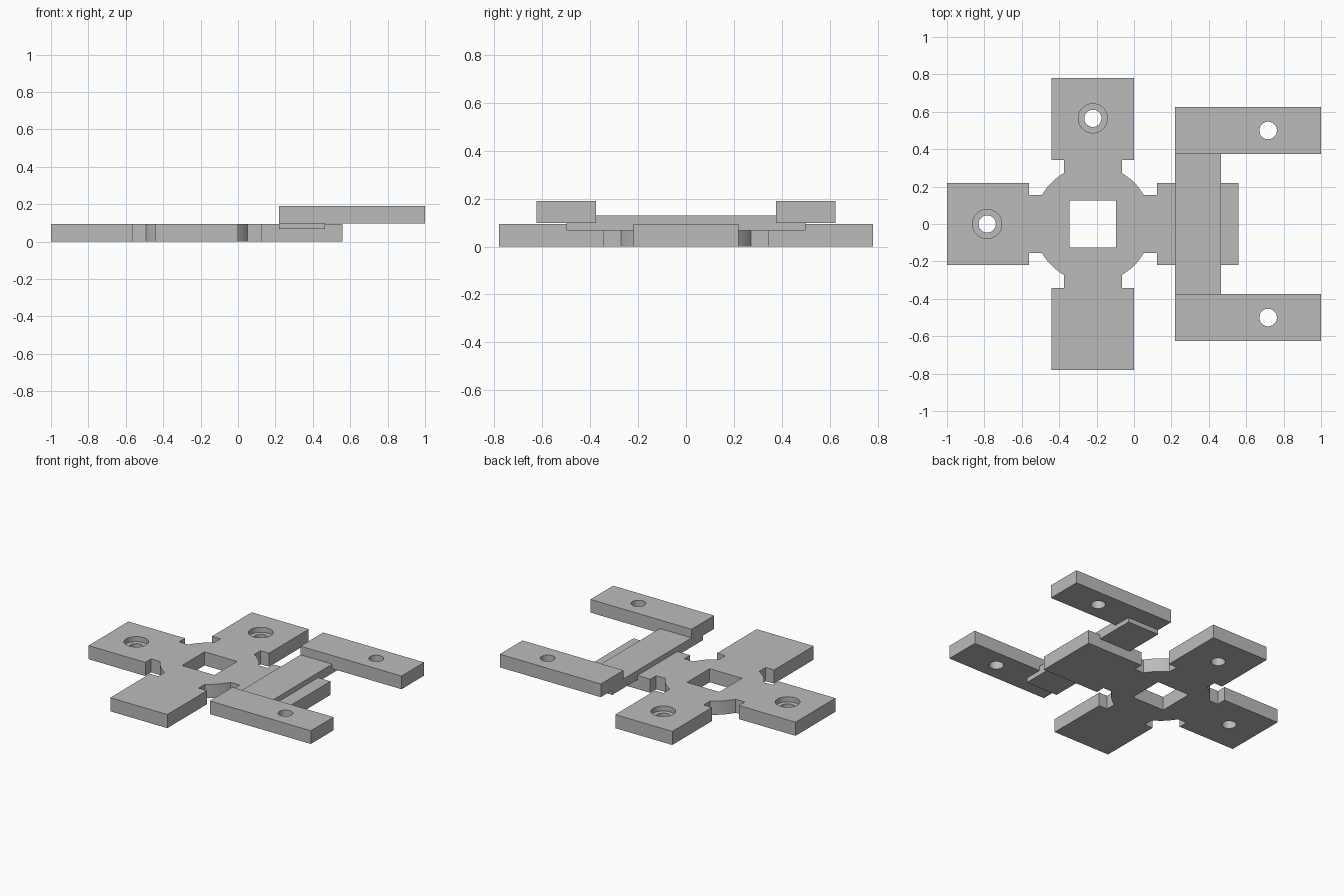
import bpy, bmesh, math
from mathutils import Vector, Matrix

if "Cube" in bpy.data.objects:
    bpy.data.objects.remove(bpy.data.objects["Cube"])

grey = bpy.data.materials.new("grey")
grey.diffuse_color = (0.5, 0.5, 0.5, 1)
grey.use_nodes = True
grey.node_tree.nodes["Principled BSDF"].inputs["Base Color"].default_value = grey.diffuse_color

CX = -0.22        # centre of the cross
PLATE = 0.095     # plate thickness


def prism(name, points, depth):
    """Extrude a closed outline of 3D points along a depth vector."""
    bm = bmesh.new()
    face = bm.faces.new([bm.verts.new(p) for p in points])
    grown = bmesh.ops.extrude_face_region(bm, geom=[face])
    top = [v for v in grown["geom"] if isinstance(v, bmesh.types.BMVert)]
    bmesh.ops.translate(bm, verts=top, vec=depth)
    bmesh.ops.recalc_face_normals(bm, faces=bm.faces)
    mesh = bpy.data.meshes.new(name)
    bm.to_mesh(mesh)
    bm.free()
    obj = bpy.data.objects.new(name, mesh)
    obj.data.materials.append(grey)
    bpy.context.collection.objects.link(obj)
    return obj


def box(name, x0, x1, y0, y1, z0, z1):
    return prism(name, [(x0, y0, z0), (x1, y0, z0), (x1, y1, z0), (x0, y1, z0)],
                 (0, 0, z1 - z0))


def cylinder(name, x, y, r, z0, z1, n=48):
    ring = [(x + r * math.cos(2 * math.pi * i / n),
             y + r * math.sin(2 * math.pi * i / n), z0) for i in range(n)]
    return prism(name, ring, (0, 0, z1 - z0))


def cut(obj, *cutters):
    """Subtract the cutters, then remove them."""
    bpy.context.view_layer.objects.active = obj
    for c in cutters:
        mod = obj.modifiers.new("cut", "BOOLEAN")
        mod.operation, mod.solver, mod.object = "DIFFERENCE", "EXACT", c
        bpy.ops.object.modifier_apply(modifier=mod.name)
        bpy.data.objects.remove(c)


def smooth(obj):
    bpy.ops.object.select_all(action="DESELECT")
    obj.select_set(True)
    bpy.context.view_layer.objects.active = obj
    bpy.ops.object.shade_smooth_by_angle(angle=math.radians(30))


# Cross plate: one arm outline plus a hub arc, repeated four times
NECK, PAD, R = 0.155, 0.22, 0.313
a0 = math.asin(NECK / R)
arm = [(0.342, -NECK), (0.342, -PAD), (0.78, -PAD),
       (0.78, PAD), (0.342, PAD), (0.342, NECK)]
arc = [(R * math.cos(a), R * math.sin(a))
       for a in (a0 + (math.pi / 2 - 2 * a0) * i / 10 for i in range(11))]
outline = []
for k in range(4):
    turn = Matrix.Rotation(k * math.pi / 2, 3, "Z")
    outline += [turn @ Vector((x, y, 0)) + Vector((CX, 0, 0)) for x, y in arm + arc]
cross = prism("cross_plate", outline, (0, 0, PLATE))

# Square window, counterbored screw holes and the slot for the crossbar
cut(cross, box("window_cutter", CX - 0.125, CX + 0.125, -0.125, 0.125, -0.1, 0.2))
for x, y in ((CX - 0.565, 0), (CX, 0.565)):
    cut(cross, cylinder("hole_cutter", x, y, 0.046, -0.1, 0.2),
        cylinder("counterbore_cutter", x, y, 0.078, 0.06, 0.2))
cut(cross, box("slot_cutter", 0.22, 0.465, -0.5, 0.5, 0.066, 0.2))
smooth(cross)

# Crossbar with a thin lap at each end under the fork arms
prism("crossbar", [(0.22, y, z) for y, z in (
    (-0.5, 0.066), (0.5, 0.066), (0.5, 0.098), (0.375, 0.098),
    (0.375, 0.13), (-0.375, 0.13), (-0.375, 0.098), (-0.5, 0.098))],
    (0.245, 0, 0))

# Fork arms, each with a through hole
for side, name in ((-1, "front_fork_arm"), (1, "back_fork_arm")):
    y = side * 0.5
    fork = box(name, 0.22, 1.0, y - 0.125, y + 0.125, 0.098, 0.19)
    cut(fork, cylinder("hole_cutter", 0.717, y, 0.047, 0, 0.3))
    smooth(fork)
